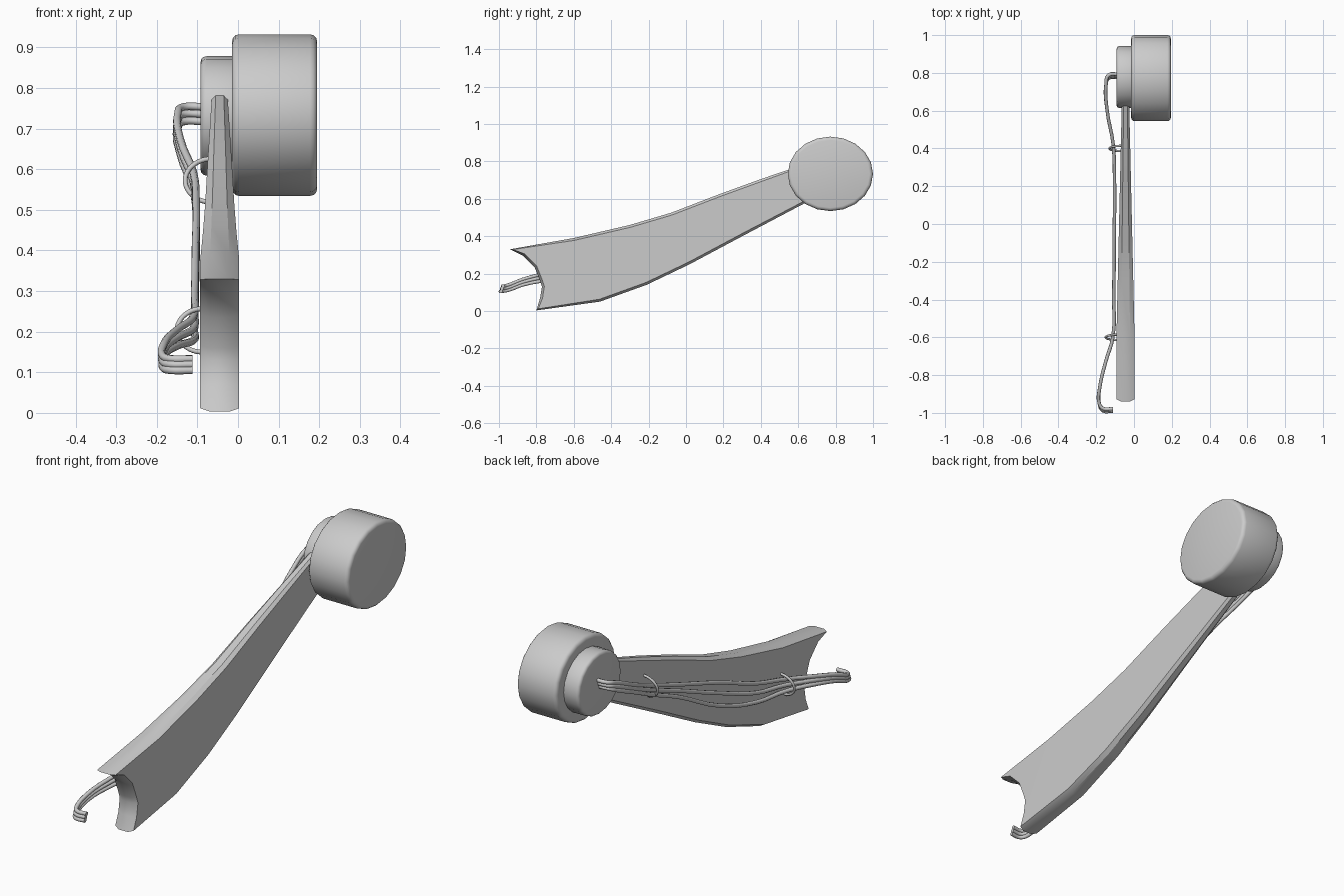
import bpy, bmesh, math
from mathutils import Vector

if "Cube" in bpy.data.objects:
    bpy.data.objects.remove(bpy.data.objects["Cube"])


def smooth(obj, angle=40):
    bpy.ops.object.select_all(action='DESELECT')
    obj.select_set(True)
    bpy.context.view_layer.objects.active = obj
    bpy.ops.object.shade_smooth_by_angle(angle=math.radians(angle))


def drum(name, x0, x1, y, z, ry, rz, bevel):
    bpy.ops.mesh.primitive_cylinder_add(vertices=20, radius=1, depth=x1 - x0)
    ob = bpy.context.object
    ob.name = name
    ob.rotation_euler = (0, math.pi / 2, 0)
    bpy.ops.object.transform_apply(rotation=True)
    ob.scale = (1, ry, rz)
    ob.location = ((x0 + x1) / 2, y, z)
    bpy.ops.object.transform_apply(location=True, scale=True)
    m = ob.modifiers.new("rounded_rim", 'BEVEL')
    m.width, m.segments = bevel, 3
    m.limit_method, m.angle_limit = 'ANGLE', math.radians(50)
    bpy.ops.object.modifier_apply(modifier=m.name)
    smooth(ob)


def tube(name, points, radius, res=4):
    cu = bpy.data.curves.new(name, 'CURVE')
    cu.dimensions = '3D'
    cu.bevel_depth, cu.bevel_resolution = radius, 2
    cu.resolution_u, cu.use_fill_caps = res, True
    sp = cu.splines.new('BEZIER')
    sp.bezier_points.add(len(points) - 1)
    for bp, p in zip(sp.bezier_points, points):
        bp.co = p
        bp.handle_left_type = bp.handle_right_type = 'AUTO'
    ob = bpy.data.objects.new(name, cu)
    bpy.context.collection.objects.link(ob)
    bpy.ops.object.select_all(action='DESELECT')
    ob.select_set(True)
    bpy.context.view_layer.objects.active = ob
    bpy.ops.object.convert(target='MESH')
    smooth(bpy.context.object, 60)


# Stepped drum at the upper end
drum("large_drum", -0.015, 0.195, 0.772, 0.733, 0.228, 0.199, 0.018)
drum("small_drum", -0.092, 0.0, 0.778, 0.731, 0.164, 0.147, 0.014)

# Arm: side outline stacked in four layers, tapering, with softened rims
outline = [Vector(p) for p in [
    (-0.80, 0.003), (-0.46, 0.05), (-0.21, 0.14), (0.02, 0.25), (0.32, 0.41), (0.68, 0.60),
    (0.68, 0.80), (0.40, 0.705), (0.18, 0.625), (-0.08, 0.525), (-0.30, 0.46), (-0.60, 0.39),
    (-0.94, 0.33), (-0.87, 0.295), (-0.81, 0.235), (-0.78, 0.16), (-0.77, 0.13), (-0.78, 0.07)]]
n = len(outline)


def inset(i, d):
    a, b, c = outline[i - 1], outline[i], outline[(i + 1) % n]
    t = (b - a).normalized() + (c - b).normalized()
    t.normalize()
    return b + Vector((-t.y, t.x)) * d


def half_width(y):
    t = max(0.0, (y + 0.60) / 1.22)
    return 0.048 - 0.028 * t


bm = bmesh.new()
layers = []
for frac, d in ((-1, 0.013), (-0.5, 0), (0.5, 0), (1, 0.013)):
    ring = []
    for i in range(n):
        p = inset(i, d)
        ring.append(bm.verts.new((-0.045 + frac * half_width(p.x), p.x, p.y)))
    layers.append(ring)
for a, b in zip(layers, layers[1:]):
    for i in range(n):
        j = (i + 1) % n
        bm.faces.new((a[i], a[j], b[j], b[i]))
# Side skins: bands between lower and upper outline, plus the notch fan
for ring in (layers[0], layers[-1]):
    for i in range(5):
        bm.faces.new((ring[i], ring[i + 1], ring[10 - i], ring[11 - i]))
    bm.faces.new([ring[0], ring[11]] + ring[12:])
bmesh.ops.recalc_face_normals(bm, faces=bm.faces)
me = bpy.data.meshes.new("arm")
bm.to_mesh(me)
bm.free()
arm = bpy.data.objects.new("arm", me)
bpy.context.collection.objects.link(arm)
smooth(arm, 30)

# Three cables from the drum, through the clips, to the hooked free ends
mids = (0.405, 0.355, 0.295)
for k in range(3):
    s = 1 - k
    tube(f"cable_{k + 1}", [
        (-0.08, 0.785 + 0.008 * s, 0.735 + 0.018 * s),
        (-0.135, 0.78 + 0.008 * s, 0.735 + 0.018 * s),
        (-0.148, 0.74, 0.72 + 0.018 * s),
        (-0.142, 0.60, 0.655 + 0.018 * s),
        (-0.110, 0.42, 0.57 + 0.022 * s),
        (-0.103, 0.20, 0.48 + 0.03 * s),
        (-0.105, -0.10, mids[k]),
        (-0.107, -0.38, 0.25 + 0.045 * s),
        (-0.112, -0.60, 0.205 + 0.028 * s),
        (-0.150, -0.73, 0.185 + 0.02 * s),
        (-0.182, -0.87, 0.155 + 0.015 * s),
        (-0.184, -0.95, 0.125 + 0.014 * s),
        (-0.165, -0.982 + 0.006 * s, 0.119 + 0.014 * s),
        (-0.112, -0.984 + 0.006 * s, 0.119 + 0.014 * s)], 0.0095)

# Half-ring cable clips on the arm
for k, (x, y, z, rx) in enumerate(((-0.062, 0.40, 0.572, 0.068), (-0.085, -0.60, 0.203, 0.065))):
    pts = []
    for i in range(9):
        a = math.radians(80 + 200 * i / 8)
        pts.append((x + rx * math.cos(a), y + 0.014 * math.sin(a), z + 0.054 * math.sin(a)))
    tube(f"cable_clip_{k + 1}", pts, 0.006, 3)
